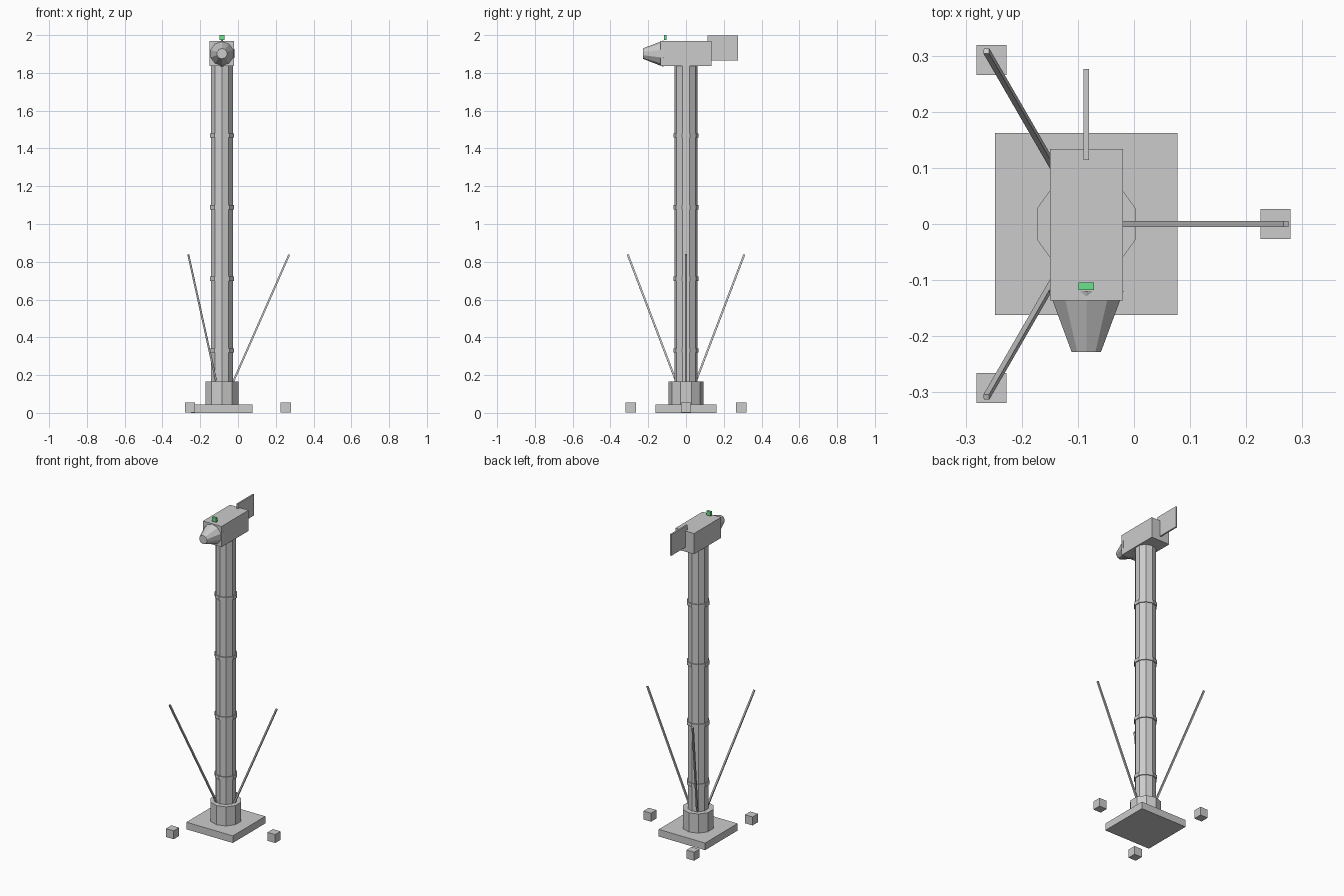
import bpy
from math import cos, sin, radians
from mathutils import Vector

if "Cube" in bpy.data.objects:
    bpy.data.objects.remove(bpy.data.objects["Cube"])

CX = -0.085          # mast axis in x
SIDES = 10           # low-poly round parts


def box(name, x, y, z, rot=None):
    """Box from (min, max) extents on each axis."""
    c = [(a + b) / 2 for a, b in (x, y, z)]
    bpy.ops.mesh.primitive_cube_add(size=1, location=c)
    o = bpy.context.object
    o.name = name
    o.scale = [b - a for a, b in (x, y, z)]
    bpy.ops.object.transform_apply(location=False, rotation=False, scale=True)
    return o


def drum(name, r, z0, z1):
    """Upright ten-sided cylinder on the mast axis."""
    bpy.ops.mesh.primitive_cylinder_add(vertices=SIDES, radius=r, depth=z1 - z0,
                                        location=(CX, 0, (z0 + z1) / 2))
    bpy.context.object.name = name


def strut(name, a, b, w):
    """Square bar from a to b."""
    a, b = Vector(a), Vector(b)
    h, d = w / 2, b - a
    o = box(name, (-h, h), (-h, h), (-d.length / 2, d.length / 2))
    o.location = (a + b) / 2
    o.rotation_mode = 'QUATERNION'
    o.rotation_quaternion = Vector((0, 0, 1)).rotation_difference(d)


# Base plate, socket and mast
box("base_plate", (CX - 0.1625, CX + 0.1625), (-0.1625, 0.1625), (0, 0.045))
drum("mast_socket", 0.092, 0, 0.166)
drum("mast", 0.061, 0.04, 1.845)

# Bands around the mast
for i in range(4):
    z = 0.331 + i * 0.379
    drum(f"mast_band_{i + 1}", 0.067, z - 0.011, z + 0.011)

# Three ground anchors with angled struts
for i in range(3):
    t = radians(120 * i)
    c, s = cos(t), sin(t)
    x, y, h = CX + 0.3375 * c, 0.3375 * s, 0.0268
    box(f"anchor_{i + 1}", (x - h, x + h), (y - h, y + h), (0.002, 0.0555))
    strut(f"strut_{i + 1}", (CX, 0, 0.03), (CX + 0.356 * c, 0.356 * s, 0.838), 0.01)

# Head housing and tail fin
box("head_housing", (CX - 0.065, CX + 0.065), (-0.136, 0.134), (1.837, 1.968))
box("tail_fin", (CX - 0.005, CX + 0.005), (0.114, 0.276), (1.865, 1.999))

# Tapered nose pointing forward
bpy.ops.mesh.primitive_cone_add(vertices=SIDES, radius1=0.07, radius2=0.0275, depth=0.109,
                                location=(CX, -0.1735, 1.902),
                                rotation=(radians(90), 0, 0))
nose = bpy.context.object
nose.name = "nose_cone"

# Green indicator lamp
lamp = box("indicator_lamp", (CX - 0.0135, CX + 0.0135), (-0.1175, -0.104), (1.973, 2.0))
green = bpy.data.materials.new("lamp_green")
green.diffuse_color = (0.15, 0.75, 0.27, 1)
green.use_nodes = True
green.node_tree.nodes["Principled BSDF"].inputs["Base Color"].default_value = green.diffuse_color
lamp.data.materials.append(green)
